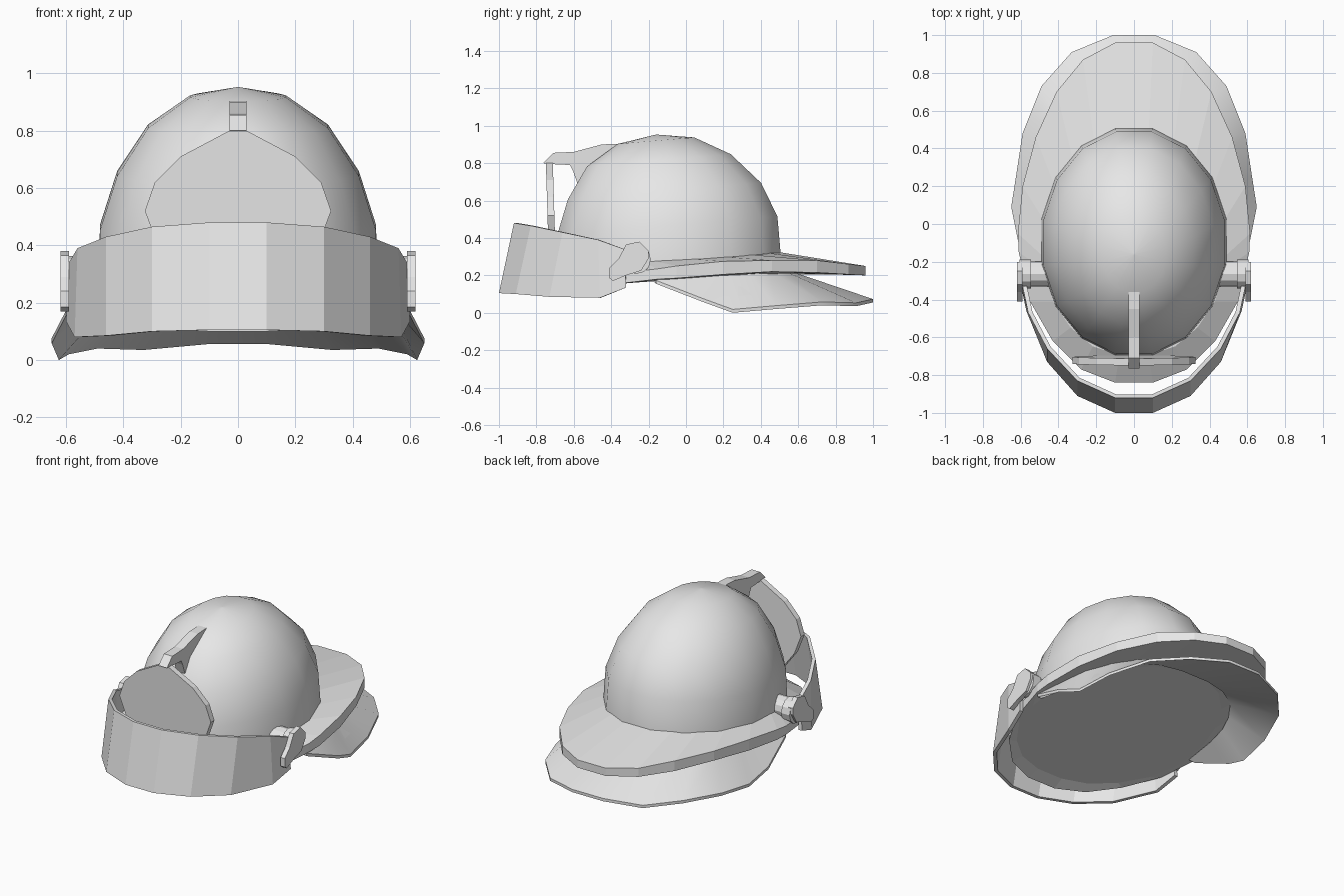
import bpy, bmesh, math

cube = bpy.data.objects.get("Cube")
if cube:
    bpy.data.objects.remove(cube, do_unlink=True)

grey = bpy.data.materials.new("light_grey")
grey.use_nodes = True
grey.diffuse_color = (0.8, 0.8, 0.8, 1)
grey.node_tree.nodes["Principled BSDF"].inputs["Base Color"].default_value = (0.8, 0.8, 0.8, 1)


def finish(name, bm, smooth=None):
    bmesh.ops.recalc_face_normals(bm, faces=bm.faces)
    mesh = bpy.data.meshes.new(name)
    bm.to_mesh(mesh)
    bm.free()
    mesh.materials.append(grey)
    obj = bpy.data.objects.new(name, mesh)
    bpy.context.collection.objects.link(obj)
    if smooth:
        bpy.ops.object.select_all(action='DESELECT')
        obj.select_set(True)
        bpy.context.view_layer.objects.active = obj
        bpy.ops.object.shade_smooth_by_angle(angle=math.radians(smooth))
    return obj


def loft(name, rows, ring=True, wrap=False, smooth=None):
    """Skin rows of points; ring closes each row, wrap joins last row to first."""
    bm = bmesh.new()
    vs = [[bm.verts.new(p) for p in row] for row in rows]
    n, m = len(rows[0]), len(rows)
    for j in range(m if wrap else m - 1):
        a, b = vs[j], vs[(j + 1) % m]
        for i in range(n if ring else n - 1):
            k = (i + 1) % n
            bm.faces.new((a[i], a[k], b[k], b[i]))
    if wrap:
        bm.faces.new([r[0] for r in vs])
        bm.faces.new([r[-1] for r in vs])
    else:
        bm.faces.new(vs[0])
        bm.faces.new(vs[-1])
    return finish(name, bm, smooth)


def mirrored(pts):
    return [(-p[0], *p[1:]) for p in reversed(pts)] + list(pts)


def extrude_x(name, profile, x0, x1):
    return loft(name, [[(x, y, z) for y, z in profile] for x in (x0, x1)])


# Dome: tilted oval rings rising to a near-point crown
dome_rings = [(.50, .27, -.095), (.49, .465, -.10), (.43, .65, -.115),
              (.32, .815, -.145), (.17, .92, -.16), (.004, .952, -.16)]
rows = []
for r, z, cy in dome_rings:
    row = []
    for i in range(16):
        a = math.radians(11.25 + 22.5 * i)
        dy = 1.225 * r * math.cos(a)
        row.append((r * math.sin(a), cy + dy, z + .085 * dy))
    rows.append(row)
loft("dome", rows, smooth=50)

# Brim: oval plate, raised at the dome and closed underneath
edge = [(.10, -.84, .15, .10), (.28, -.77, .16, .11), (.43, -.62, .18, .13),
        (.55, -.41, .205, .15), (.61, -.15, .235, .18), (.615, -.05, .25, .185),
        (.59, .20, .275, .205), (.52, .46, .28, .22), (.41, .70, .28, .215),
        (.27, .87, .26, .205), (.10, .96, .25, .20)]
outline = edge + [(-x, y, t, b) for x, y, t, b in reversed(edge)]
inner = [(x * .78, (y - .06) * .66 - .1) for x, y, t, b in outline]
loft("brim", [
    [(x, y, .29 + .07 * y) for x, y in inner],
    [(x, y, t) for x, y, t, b in outline],
    [(x, y, b) for x, y, t, b in outline],
    [(x * 1.15, y * 1.1, .18 + .075 * y) for x, y in inner]])

# Neck flap: flares down and out beneath the rear of the brim
top = mirrored([(.10, .56, .222), (.24, .53, .222), (.37, .45, .222),
                (.46, .33, .215), (.52, .20, .21), (.55, .06, .20), (.57, -.16, .185)])
low = mirrored([(.11, 1.0, .055), (.33, .91, .035), (.49, .73, .04),
                (.59, .48, .02), (.625, .25, 0), (.65, .09, .058), (.60, -.16, .155)])
loft("neck_flap", [top, [(x, y, z + .018) for x, y, z in low], low,
                   [(x * .98, y - .01, z - .02) for x, y, z in top]],
     ring=False, wrap=True, smooth=30)

# Visor: faceted band leaning back around the front
low = mirrored([(.10, -1.0, .105), (.30, -.91, .10), (.46, -.73, .085),
                (.57, -.46, .08), (.60, -.32, .135)])
top = mirrored([(.10, -.92, .48), (.30, -.83, .465), (.46, -.66, .43),
                (.56, -.47, .39), (.59, -.33, .34)])
inset = lambda row: [(x * .96, y + .03 * min(1, -y - .3), z) for x, y, z in row]
loft("visor", [low, top, inset(top), inset(low)], ring=False, wrap=True)

# Front shield plate standing between dome and visor
shield = mirrored([(.03, .80), (.20, .71), (.29, .62), (.325, .52),
                   (.28, .40), (.19, .28), (.06, .20)])
loft("front_shield", [[(x, y - .03 * (z - .5), z) for x, z in shield] for y in (-.74, -.703)])

# Shield bracket arching from the crown
extrude_x("shield_bracket", [(-.765, .80), (-.71, .855), (-.60, .86), (-.45, .90),
                             (-.33, .905), (-.36, .86), (-.47, .78), (-.58, .69),
                             (-.605, .76), (-.62, .79), (-.72, .795)], -.03, .03)

# Hinges on both sides: axle, collar and clip
clip = [(-.41, .185), (-.41, .24), (-.36, .29), (-.32, .365), (-.25, .38),
        (-.20, .33), (-.20, .29), (-.24, .225), (-.32, .20), (-.39, .17)]


def disc(radius):
    return [(-.265 + radius * math.cos(math.tau * i / 12),
             .285 + radius * math.sin(math.tau * i / 12)) for i in range(12)]


for side, s in (("left", 1), ("right", -1)):
    extrude_x(side + "_hinge_axle", disc(.067), s * .44, s * .56)
    extrude_x(side + "_hinge_collar", disc(.077), s * .545, s * .605)
    extrude_x(side + "_hinge_clip", clip, s * .59, s * .62)
